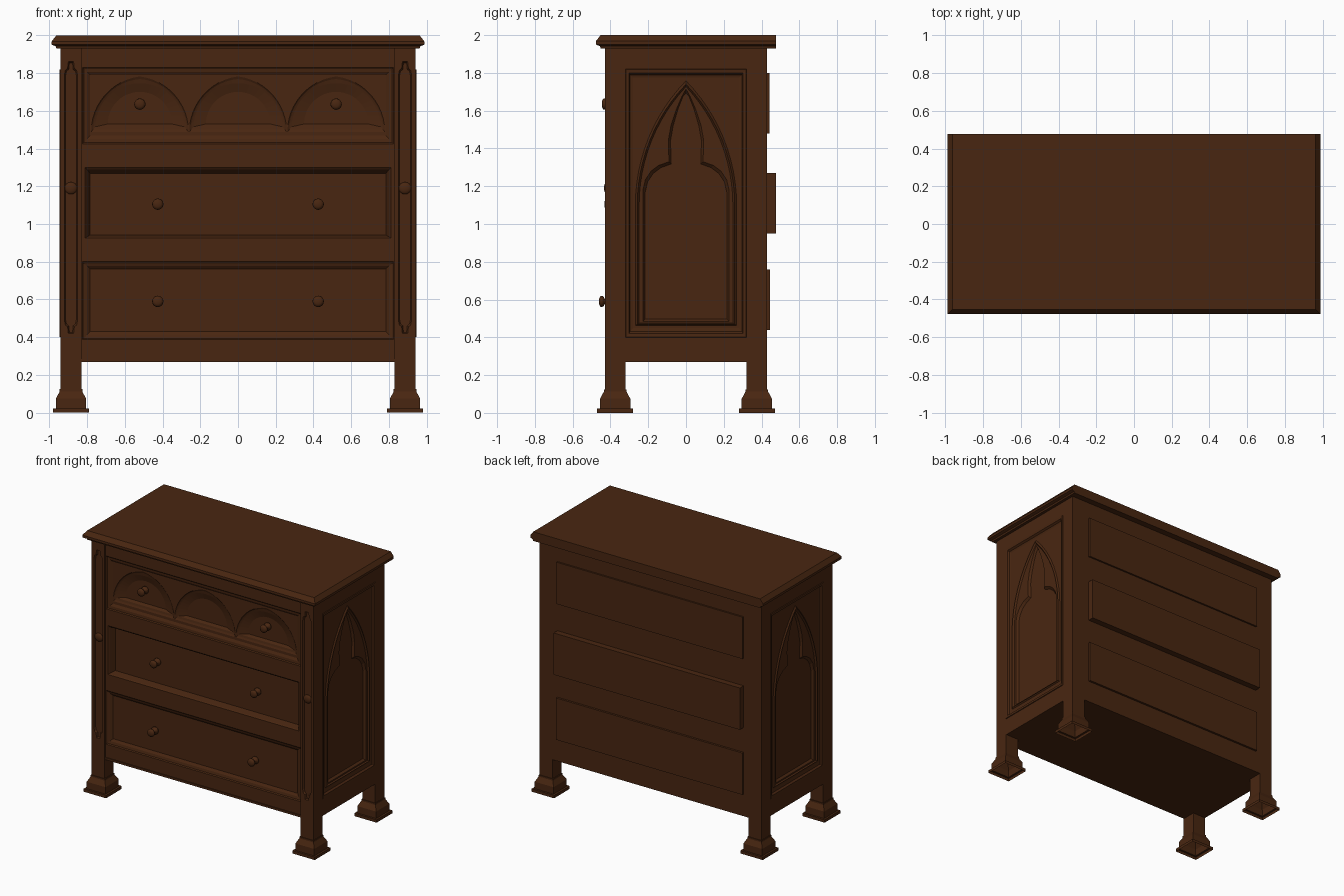
import bpy, bmesh, math
from mathutils import Vector
from mathutils.geometry import tessellate_polygon

if "Cube" in bpy.data.objects:
    bpy.data.objects.remove(bpy.data.objects["Cube"])

wood = bpy.data.materials.new("dark_brown_wood")
wood.diffuse_color = (0.066, 0.0195, 0.0055, 1)
wood.use_nodes = True
wood.node_tree.nodes["Principled BSDF"].inputs["Base Color"].default_value = wood.diffuse_color


def finish(name, bm, smooth=False):
    me = bpy.data.meshes.new(name)
    bm.to_mesh(me)
    bm.free()
    me.materials.append(wood)
    if smooth:
        for p in me.polygons:
            p.use_smooth = True
    ob = bpy.data.objects.new(name, me)
    bpy.context.collection.objects.link(ob)
    return ob


def strip(bm, a, b):
    n = len(a)
    for i in range(n):
        j = (i + 1) % n
        bm.faces.new((a[i], a[j], b[j], b[i]))


def loft(name, rings, bottom=True, top=True, smooth=False):
    """Solid skinned over a stack of equal rings of 3D points."""
    bm = bmesh.new()
    vs = [[bm.verts.new(p) for p in r] for r in rings]
    for a, b in zip(vs, vs[1:]):
        strip(bm, a, b)
    if bottom:
        bm.faces.new(vs[0])
    if top:
        bm.faces.new(vs[-1])
    bmesh.ops.recalc_face_normals(bm, faces=bm.faces)
    return finish(name, bm, smooth)


def rect(x0, x1, z0, z1):
    return [(x0, z0), (x1, z0), (x1, z1), (x0, z1)]


def box(name, x0, x1, y0, y1, z0, z1):
    return loft(name, [[(x, y, z) for x, y in rect(x0, x1, y0, y1)] for z in (z0, z1)])


def mirrored(right):
    """Closed outline from its right half, which ends at the peak on the axis."""
    return [(-x, z) for x, z in reversed(right[:-1])] + right


def gothic(w, z0, zs, zp, cx=0.0, n=12):
    """Pointed arch outline: half width w, base z0, springing zs, peak zp."""
    h = zp - zs
    R = (w * w + h * h) / (2 * w)
    end = math.asin(h / R)
    if R < w:
        end = math.pi - end
    right = [(w, z0)] + [(w - R + R * math.cos(end * i / n), zs + R * math.sin(end * i / n))
                         for i in range(0 if zs > z0 + 1e-4 else 1, n)] + [(0, zp)]
    return [(cx + x, z) for x, z in mirrored(right)]


class Relief:
    """Carved sheet: outlines (u, v) at depth d, placed by a mapping."""
    def __init__(self, place):
        self.bm, self.place = bmesh.new(), place
        self.out = (Vector(place(0, 0, 0)) - Vector(place(0, 0, 1))).normalized()

    def ring(self, pts, d):
        return pts, [self.bm.verts.new(self.place(u, v, d)) for u, v in pts]

    def fill(self, *rings):
        flat = [v for r in rings for v in r[1]]
        for t in tessellate_polygon([[Vector((u, v, 0)) for u, v in r[0]] for r in rings]):
            if len(set(t)) == 3:
                self.bm.faces.new([flat[i] for i in t])

    def chain(self, steps):
        """Rings joined by sloped strips, or by flat fill where counts differ."""
        rings = [self.ring(p, d) for p, d in steps]
        for a, b in zip(rings, rings[1:]):
            if len(a[0]) == len(b[0]):
                strip(self.bm, a[1], b[1])
            else:
                self.fill(a, b)
        return rings[0], rings[-1]

    def done(self, name):
        self.bm.normal_update()
        for f in self.bm.faces:
            if f.normal.dot(self.out) < 0:
                f.normal_flip()
        return finish(name, self.bm)


def sq(cx, cy, h, z):
    return [(x, y, z) for x, y in rect(cx - h, cx + h, cy - h, cy + h)]


# Top slab, moulded on the front and sides, flat at the back
loft("top_slab", [[(x, y, z) for x, y in rect(-.94 - o, .94 + o, -.43 - o, .477)]
                  for z, o in [(1.93, .022), (1.942, .026), (1.95, .047), (1.968, .047), (2.0, .022)]])

# Posts with stepped feet; the front posts have carved flutes
def flute(cx, e):
    half = [(.014, .42), (.018, .455), (.03, .465), (.035, .49),
            (.035, 1.79), (.03, 1.815), (.018, 1.825), (.014, 1.86)]
    mid = 1.14
    return [(cx + s * (x - e), z + (e if z < mid else -e))
            for s, pts in ((1, half), (-1, half[::-1])) for x, z in pts]


for sx, xn in ((-1, "left"), (1, "right")):
    cx = sx * .885
    for sy, yn in ((-1, "front"), (1, "back")):
        cy = sy * .375
        loft(f"{yn}_{xn}_foot", [sq(cx, cy, h, z) for z, h in
             [(0, .095), (.022, .095), (.022, .08), (.075, .08), (.112, .06), (.125, .06), (.125, .054)]],
             bottom=False)
        y0 = cy - (.045 if sy < 0 else .055)
        box(f"{yn}_{xn}_post", cx - .055, cx + .055, y0 if sy > 0 else -.41, cy + .055, .12, 1.935)
    # Fluted face of the front post, with its thin side cheeks
    r = Relief(lambda u, v, d: (u, -.43 + d, v))
    outer = r.ring(rect(cx - .055, cx + .055, .12, 1.935), 0)
    back = r.ring(rect(cx - .0551, cx + .0551, .12, 1.935), .021)
    strip(r.bm, outer[1], back[1])
    first, last = r.chain([(flute(cx, 0), 0), (flute(cx, .006), .012)])
    r.fill(outer, first)
    r.fill(last)
    r.done(f"front_{xn}_post_face")
    # Small carved boss halfway up the flute
    bm = bmesh.new()
    bmesh.ops.create_uvsphere(bm, u_segments=16, v_segments=8, radius=1)
    for v in bm.verts:
        v.co = (cx + v.co.x * .034, -.42 + v.co.y * .014, 1.19 + v.co.z * .032)
    finish(f"{xn}_post_boss", bm, True)

# Side panels with a pointed arch and trefoil carving
def trefoil(e):
    right = [(.228 - e, .485 + e), (.228 - e, 1.18 - e), (.215 - e, 1.235 - e), (.185 - e, 1.28 - e),
             (.145 - e, 1.31 - e), (.09 - e, 1.33 - e), (.094 - e, 1.44), (.08 - e, 1.52),
             (.05 - e * .7, 1.61), (.022 - e * .5, 1.675), (0, 1.715 - 2 * e)]
    return mirrored(right)


for s, nm in ((-1, "left"), (1, "right")):
    r = Relief(lambda u, v, d, s=s: (s * (.94 - d), u, v))
    outer = r.ring(rect(-.32, .32, .27, 1.935), 0)
    first, last = r.chain([
        (rect(-.319, .319, .40, 1.82), 0), (rect(-.317, .317, .402, 1.818), -.005),
        (rect(-.302, .302, .42, 1.8), -.003), (rect(-.296, .296, .43, 1.79), .01),
        (rect(-.28, .28, .45, 1.775), .014),
        (gothic(.268, .462, 1.1, 1.758), .014), (gothic(.258, .47, 1.1, 1.74), .004),
        (gothic(.248, .475, 1.1, 1.727), .016), (trefoil(0), .016), (trefoil(.012), .032)])
    r.fill(outer, first)
    r.fill(last)
    r.done(f"{nm}_side_panel")

# Front frame with three recessed drawer fronts
r = Relief(lambda u, v, d: (u, -.42 + d, v))
outer = r.ring(rect(-.83, .83, .27, 1.935), 0)


def drawer(w, z0, z1, iw, i0, i1, d):
    a, b = .4 * w + .6 * iw, .6
    return r.chain([(rect(-w, w, z0, z1), 0), (rect(-w + .008, w - .008, z0 + .006, z1 - .01), .008),
                    (rect(-a, a, z0 + (i0 - z0) * b, z1 + (i1 - z1) * b), d * .5),
                    (rect(-iw, iw, i0, i1), d)])


top = drawer(.825, 1.425, 1.83, .783, 1.468, 1.79, .02)
middle = drawer(.81, .925, 1.3, .783, .942, 1.268, .053)
bottom = drawer(.825, .387, .8, .783, .43, .762, .025)
r.fill(outer, top[0], middle[0], bottom[0])
r.fill(middle[1])
r.fill(bottom[1])
# Three carved arches in the top drawer
arches = []
for cx in (-.52, 0, .52):
    first, last = r.chain([(gothic(.258, 1.488, 1.488, 1.782, cx), .02),
                           (gothic(.248, 1.5, 1.5, 1.768, cx), .026),
                           (gothic(.235, 1.515, 1.515, 1.745, cx), .03),
                           (gothic(.17, 1.53, 1.53, 1.70, cx), .045)])
    arches.append(first)
    r.fill(last)
r.fill(top[1], *arches)
r.done("front_frame_and_drawers")

# Bottom rail, floor and back board
box("bottom_rail", -.83, .83, -.427, -.40, .27, .286)
box("floor_board", -.938, .938, -.419, .428, .27, .285)
box("back_board", -.83, .83, .41, .43, .27, 1.935)

# Drawer backs poking out of the back board
for nm, z0, z1, y in (("top", 1.48, 1.80, .443), ("middle", .95, 1.27, .476), ("bottom", .44, .76, .446)):
    box(f"{nm}_drawer_back", -.79, .79, .415, y, z0, z1)

# Turned knobs
profile = [(.028, 0), (.028, .01), (.012, .018), (.012, .036), (.024, .042),
           (.03, .05), (.028, .059), (.015, .066)]
for nm, x, z, y in (("top", .52, 1.635, -.379), ("middle", .425, 1.105, -.365), ("bottom", .425, .59, -.394)):
    for s, side in ((-1, "left"), (1, "right")):
        loft(f"{nm}_{side}_knob", [[(s * x + q * math.cos(a * math.pi / 10), y - t,
                                     z + q * math.sin(a * math.pi / 10)) for a in range(20)]
                                   for q, t in profile], smooth=True)
